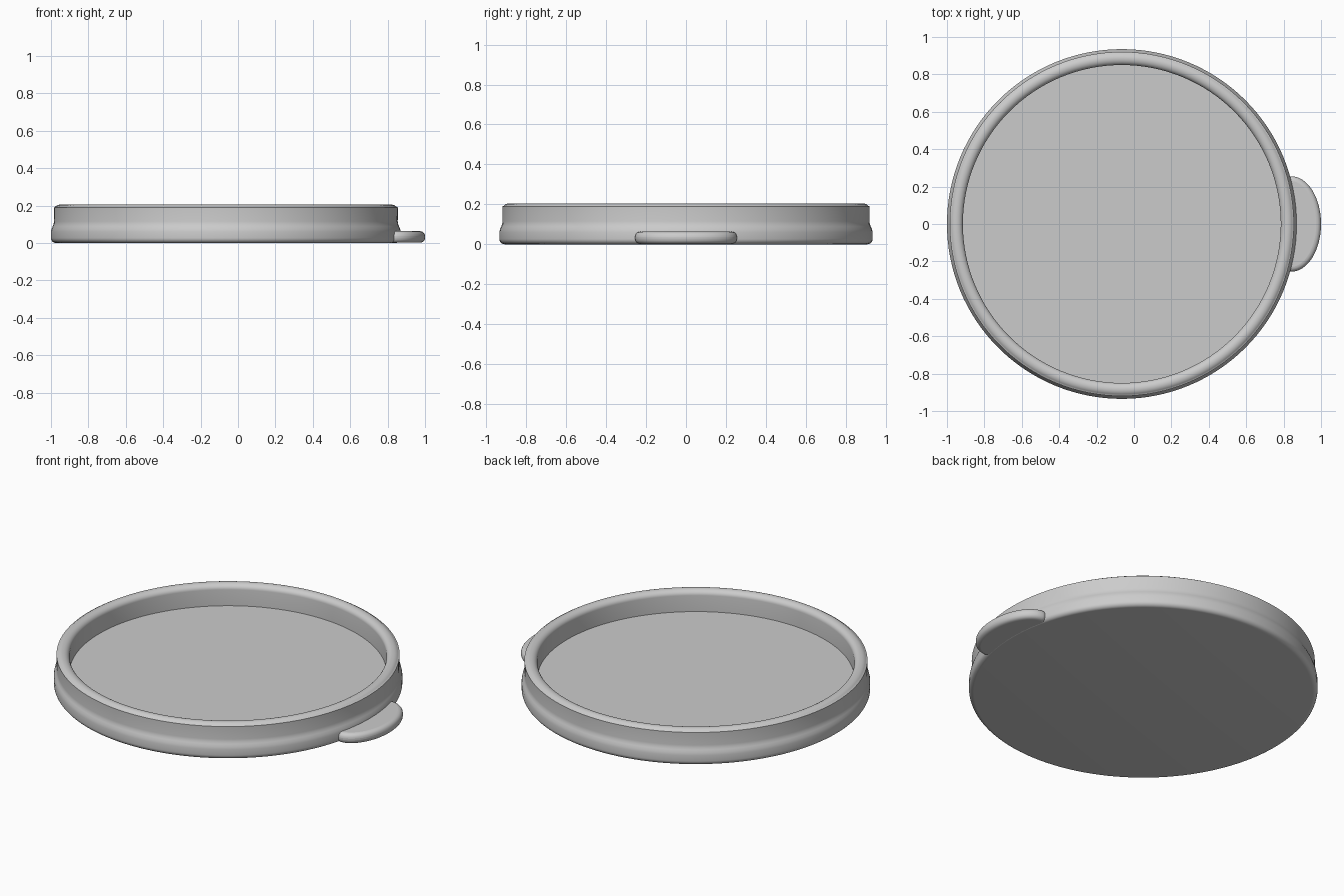
import bpy, bmesh
from math import sin, cos, pi, radians

if "Cube" in bpy.data.objects:
    bpy.data.objects.remove(bpy.data.objects["Cube"], do_unlink=True)

CENTRE_X = -0.065

grey = bpy.data.materials.new("light_grey_plastic")
grey.use_nodes = True
colour = (0.6, 0.6, 0.6, 1)
grey.diffuse_color = colour
grey.node_tree.nodes["Principled BSDF"].inputs["Base Color"].default_value = colour


def make_object(name, bm):
    bmesh.ops.recalc_face_normals(bm, faces=bm.faces)
    mesh = bpy.data.meshes.new(name)
    bm.to_mesh(mesh)
    bm.free()
    obj = bpy.data.objects.new(name, mesh)
    bpy.context.collection.objects.link(obj)
    mesh.materials.append(grey)
    return obj


def smooth(obj, angle):
    bpy.ops.object.select_all(action='DESELECT')
    obj.select_set(True)
    bpy.context.view_layer.objects.active = obj
    bpy.ops.object.shade_smooth_by_angle(angle=radians(angle))


def arc(cx, cz, rx, rz, start, end, n):
    angles = [radians(start + (end - start) * i / n) for i in range(n + 1)]
    return [(cx + rx * cos(a), cz + rz * sin(a)) for a in angles]


def lathe(name, profile, steps=128):
    bm = bmesh.new()
    verts = [bm.verts.new((r, 0, z)) for r, z in profile]
    edges = [bm.edges.new(pair) for pair in zip(verts, verts[1:])]
    bmesh.ops.spin(bm, geom=verts + edges, cent=(0, 0, 0), axis=(0, 0, 1),
                   angle=2 * pi, steps=steps, use_duplicate=False)
    bmesh.ops.remove_doubles(bm, verts=bm.verts, dist=0.0005)
    return make_object(name, bm)


# Round lid: flat base, bulging skirt, rounded rim and recessed floor
profile = [(0, 0), (0.908, 0)]
profile += arc(0.908, 0.027, 0.027, 0.027, -75, 0, 6)
profile += [(0.935, 0.06), (0.932, 0.075), (0.926, 0.089), (0.921, 0.1), (0.919, 0.115)]
profile += [(0.92, 0.19)]
profile += arc(0.885, 0.175, 0.035, 0.03, 35, 180, 12)
profile += [(0.85, 0.08), (0, 0.08)]
lid = lathe("lid_body", profile)
lid.location.x = CENTRE_X
smooth(lid, 35)

# Half-oval pull tab with a rounded edge, rooted inside the skirt
bm = bmesh.new()
outline = arc(0.84, 0, 0.16, 0.255, -90, 90, 48)
outline += [(0.76, 0.22), (0.76, -0.22)]
base = bm.faces.new([bm.verts.new((x, y, 0.002)) for x, y in outline])
top = bmesh.ops.extrude_face_region(bm, geom=[base])["geom"]
bmesh.ops.translate(bm, vec=(0, 0, 0.061),
                    verts=[v for v in top if isinstance(v, bmesh.types.BMVert)])
tab = make_object("pull_tab", bm)
bevel = tab.modifiers.new("rounded_edge", 'BEVEL')
bevel.width = 0.026
bevel.segments = 5
bevel.limit_method = 'ANGLE'
bevel.angle_limit = radians(40)
smooth(tab, 40)
